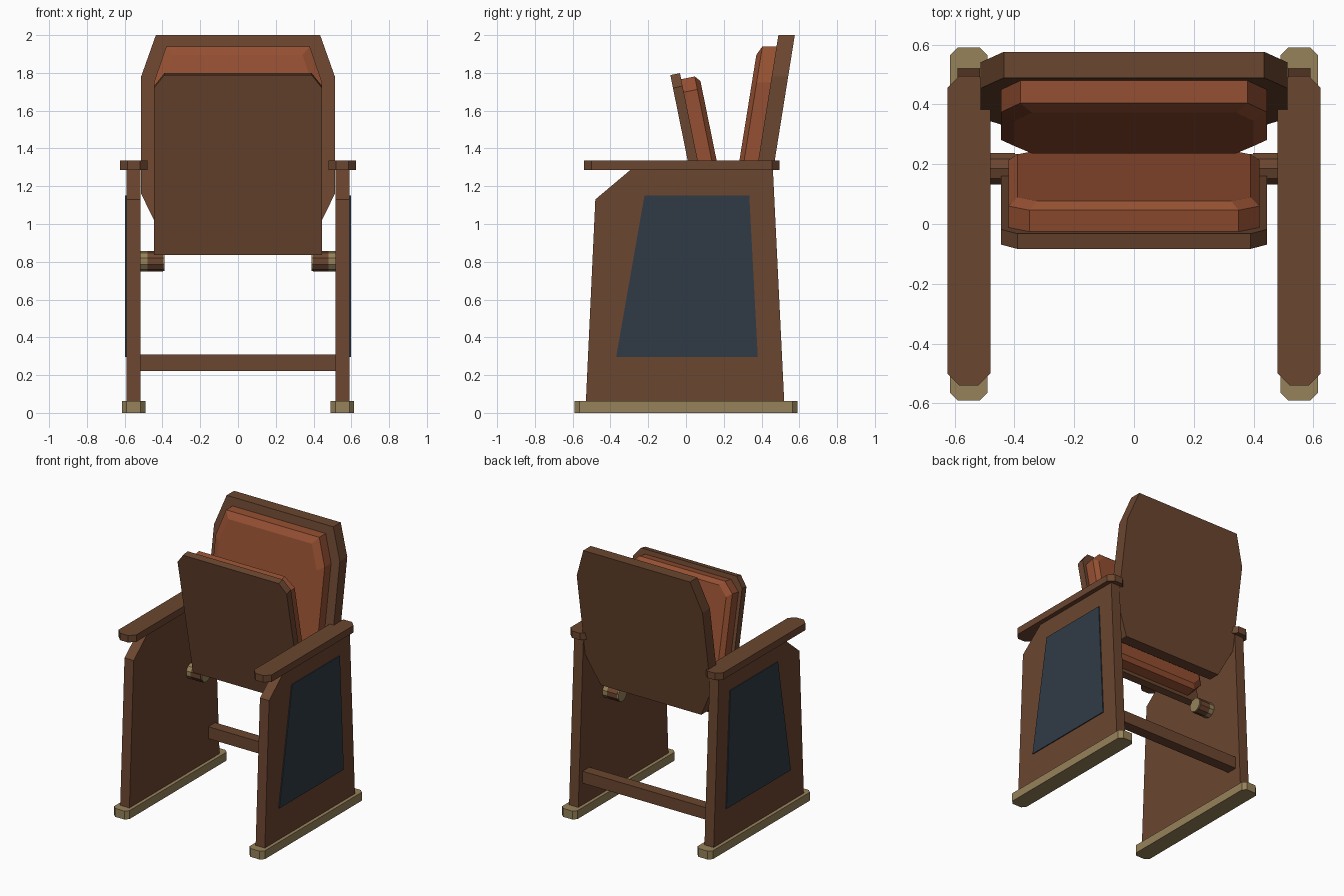
import bpy, bmesh, math
from mathutils import Vector

if "Cube" in bpy.data.objects:
    bpy.data.objects.remove(bpy.data.objects["Cube"])


def material(name, rgb):
    m = bpy.data.materials.new(name)
    m.diffuse_color = (*rgb, 1)
    m.use_nodes = True
    m.node_tree.nodes["Principled BSDF"].inputs["Base Color"].default_value = m.diffuse_color
    return m


WOOD = material("brown wood", (0.147, 0.061, 0.029))
LEATHER = material("rust leather", (0.300, 0.080, 0.032))
NAVY = material("dark blue panel", (0.030, 0.043, 0.061))
BRASS = material("aged brass", (0.305, 0.223, 0.102))


def loft(name, rings, mat, mirror=False):
    """Skin a stack of matching rings and cap both ends."""
    bm = bmesh.new()
    loops = [[bm.verts.new(p) for p in ring] for ring in rings]
    for a, b in zip(loops, loops[1:]):
        for i in range(len(a)):
            j = (i + 1) % len(a)
            bm.faces.new((a[i], a[j], b[j], b[i]))
    bm.faces.new(loops[0][::-1])
    bm.faces.new(loops[-1])
    bmesh.ops.recalc_face_normals(bm, faces=bm.faces)
    me = bpy.data.meshes.new(name)
    bm.to_mesh(me)
    bm.free()
    me.materials.append(mat)
    ob = bpy.data.objects.new(name, me)
    bpy.context.collection.objects.link(ob)
    if mirror:
        ob.modifiers.new("mirror", 'MIRROR')
    return ob


def side_plate(name, profile, x0, x1, mat):
    """Extrude a (y, z) profile along x, on both sides."""
    return loft(name, [[(x, y, z) for y, z in profile] for x in (x0, x1)], mat, True)


def flat_bar(name, x0, x1, y0, y1, z0, z1, c, mat):
    """Horizontal bar with clipped corners, on both sides."""
    o = [(x0 + c, y0), (x1 - c, y0), (x1, y0 + c), (x1, y1 - c),
         (x1 - c, y1), (x0 + c, y1), (x0, y1 - c), (x0, y0 + c)]
    return loft(name, [[(x, y, z) for x, y in o] for z in (z0, z1)], mat, True)


def slab(name, half, origin, up, depth, layers, mat):
    """Half outline (x, height) made symmetric, then stacked along depth.
    layers: (distance along depth, inset)."""
    outline = half + [(-x, h) for x, h in reversed(half)]
    hs = [h for _, h in outline]
    mid, hh = (max(hs) + min(hs)) / 2, (max(hs) - min(hs)) / 2
    hw = max(x for x, _ in outline)
    rings = []
    for d, inset in layers:
        ring = []
        for x, h in outline:
            x *= 1 - inset / hw
            h = mid + (h - mid) * (1 - inset / hh)
            ring.append(Vector((x, *origin)) + up * h + depth * d)
        rings.append(ring)
    return loft(name, rings, mat)


# Side frames: foot, panel, inset plate, armrest
flat_bar("foot", 0.49, 0.615, -0.59, 0.59, 0, 0.062, 0.025, BRASS)
side_plate("side_panel", [(-0.53, 0.06), (0.52, 0.06), (0.46, 1.29),
                          (-0.29, 1.29), (-0.48, 1.13)], 0.515, 0.59, WOOD)
side_plate("side_inlay", [(-0.37, 0.295), (0.38, 0.295), (0.335, 1.15),
                          (-0.22, 1.15)], 0.589, 0.597, NAVY)
flat_bar("armrest", 0.48, 0.624, -0.54, 0.495, 1.285, 1.336, 0.04, WOOD)

# Rear crossbar between the side panels
loft("crossbar", [[(x, 0.39, 0.222), (x, 0.47, 0.222), (x, 0.47, 0.31), (x, 0.39, 0.31)]
                  for x in (-0.517, 0.517)], WOOD)


# Seat hinges: wooden barrel with brass flange and cap
def barrel(name, x0, x1, r, mat):
    ring = [(0.185 + r * math.cos(a), 0.803 + r * math.sin(a))
            for a in (math.tau * (i + 0.5) / 10 for i in range(10))]
    side_plate(name, ring, x0, x1, mat)


barrel("hinge_flange", 0.48, 0.517, 0.055, BRASS)
barrel("hinge_barrel", 0.398, 0.48, 0.055, WOOD)
barrel("hinge_cap", 0.388, 0.398, 0.052, BRASS)

# Folded seat, leaning forward
t = math.radians(11.5)
up, back = Vector((0, -math.sin(t), math.cos(t))), Vector((0, math.cos(t), math.sin(t)))
base = (0.111, 0.835)
slab("seat_board", [(0.445, 0), (0.445, 0.903), (0.39, 0.973)], base, up, back,
     [(0, 0), (0.052, 0)], WOOD)
slab("seat_cushion", [(0.35, 0.03), (0.42, 0.10), (0.42, 0.87), (0.35, 0.94)],
     base, up, back, [(0.05, 0), (0.125, 0), (0.15, 0.03)], LEATHER)

# Backrest, leaning back with level top and bottom edges
lean, front = Vector((0, 0.16, 1)), Vector((0, -1, 0))
foot = (0.256, 0)
slab("back_board", [(0.41, 0.95), (0.513, 1.16), (0.513, 1.78), (0.435, 2.0)],
     foot, lean, front, [(0, 0), (0.087, 0)], WOOD)
slab("back_cushion", [(0.38, 1.0), (0.445, 1.17), (0.445, 1.75), (0.38, 1.94)],
     foot, lean, front, [(0.085, 0), (0.162, 0), (0.187, 0.045)], LEATHER)
